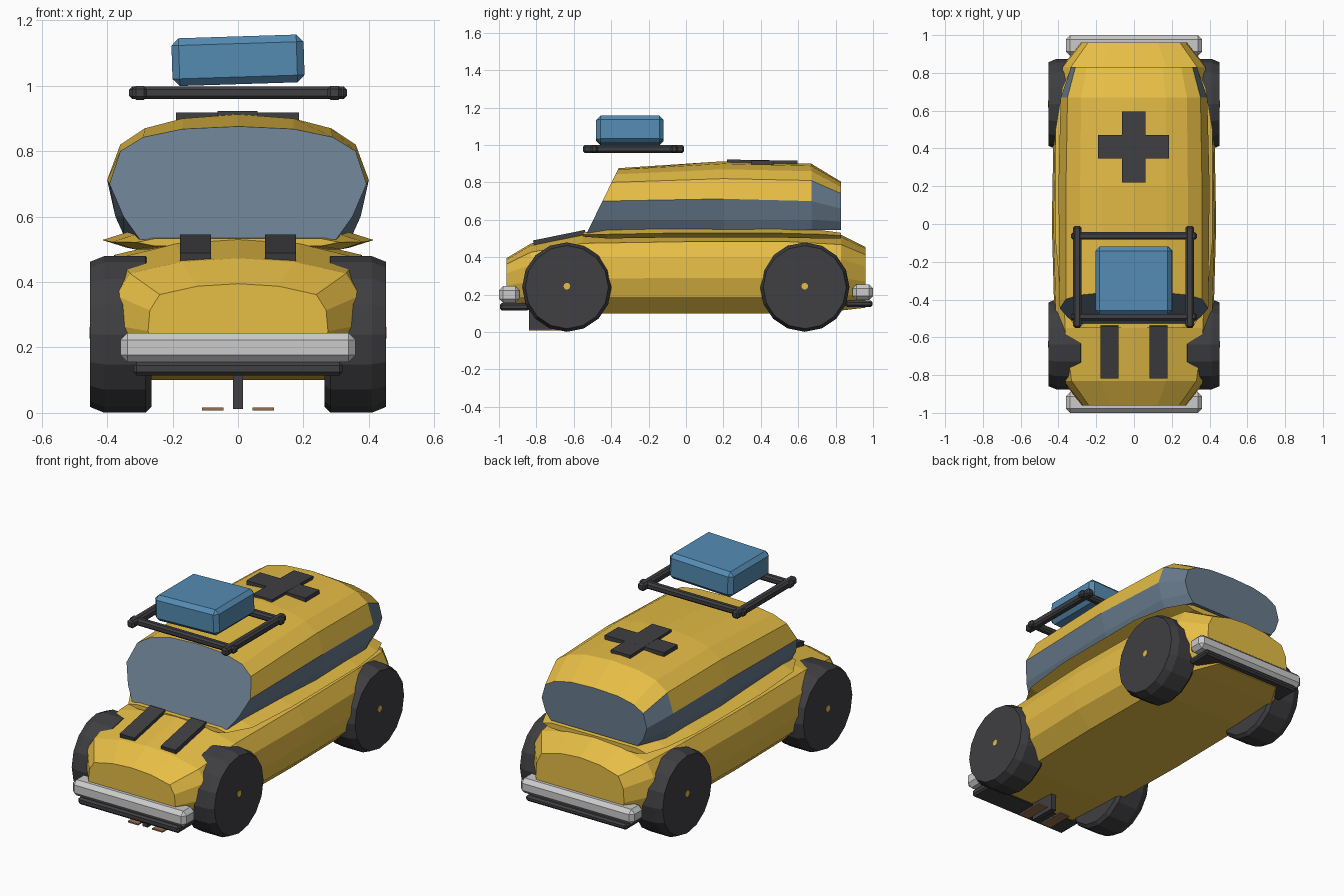
import bpy, bmesh, math
from mathutils import Matrix, Vector

if "Cube" in bpy.data.objects:
    bpy.data.objects.remove(bpy.data.objects["Cube"])


def material(name, rgb):
    m = bpy.data.materials.new(name)
    m.diffuse_color = (*rgb, 1)
    m.use_nodes = True
    m.node_tree.nodes["Principled BSDF"].inputs["Base Color"].default_value = m.diffuse_color
    return m


YELLOW = material("yellow_paint", (0.79, 0.51, 0.06))
GLASS = material("glass", (0.14, 0.20, 0.27))
BLACK = material("black_rubber", (0.05, 0.05, 0.055))
WHITE = material("white_metal", (0.72, 0.74, 0.75))
BLUE = material("blue_case", (0.09, 0.26, 0.45))
BROWN = material("brown_plate", (0.30, 0.17, 0.08))


def finish(name, bm, *mats):
    bmesh.ops.recalc_face_normals(bm, faces=bm.faces[:])
    me = bpy.data.meshes.new(name)
    bm.to_mesh(me)
    bm.free()
    ob = bpy.data.objects.new(name, me)
    bpy.context.collection.objects.link(ob)
    for m in mats:
        me.materials.append(m)
    return ob


def loft(name, rings, mats, pick=lambda span, seg: 0):
    """Skin mirrored half sections (listed from the bottom edge to the top centre)."""
    bm = bmesh.new()
    loops = []
    for half in rings:
        full = half + [(-x, y, z) for x, y, z in reversed(half) if x > 0]
        loops.append([bm.verts.new(p) for p in full])
    n = len(loops[0])
    for s, (a, b) in enumerate(zip(loops, loops[1:])):
        for i in range(n):
            j = (i + 1) % n
            f = bm.faces.new((a[i], a[j], b[j], b[i]))
            f.material_index = pick(s, min(i, n - 2 - i))
    for s, ring in ((-1, loops[0]), (-2, loops[-1])):
        bm.faces.new(ring).material_index = pick(s, 0)
    return finish(name, bm, *mats)


def scaled(profile, stations):
    return [[(u * w, y, zb + v * (zt - zb)) for u, v in profile]
            for y, w, zb, zt in stations]


def box(name, lo, hi, mat, bevel=0.0, rot=(0, 0, 0)):
    lo, hi = Vector(lo), Vector(hi)
    bm = bmesh.new()
    bmesh.ops.create_cube(bm, size=1, matrix=Matrix.Diagonal((*(hi - lo), 1)))
    if bevel:
        bmesh.ops.bevel(bm, geom=bm.edges[:], offset=bevel, segments=1,
                        affect='EDGES')
    ob = finish(name, bm, mat)
    ob.location = (lo + hi) / 2
    ob.rotation_euler = rot
    return ob


# Lower body shell
body = [(0.72, 0), (0.93, 0.2), (1, 0.43), (0.98, 0.68),
        (0.87, 0.87), (0.45, 0.97), (0, 1)]
loft("body", scaled(body, [
    (-0.96, 0.275, 0.14, 0.395), (-0.83, 0.38, 0.115, 0.473),
    (-0.55, 0.42, 0.10, 0.53), (0.0, 0.435, 0.10, 0.54),
    (0.55, 0.425, 0.10, 0.54), (0.83, 0.385, 0.115, 0.52),
    (0.96, 0.28, 0.13, 0.455)]), [YELLOW])

# Thin ledge under the windows
ledge = [(0.82, 0), (1, 0.5), (0.82, 1), (0, 1)]
loft("waist_ledge", scaled(ledge, [
    (-0.55, 0.31, 0.51, 0.533), (-0.42, 0.385, 0.50, 0.545),
    (-0.1, 0.415, 0.505, 0.552), (0.5, 0.415, 0.505, 0.552),
    (0.72, 0.38, 0.50, 0.545), (0.83, 0.33, 0.50, 0.53)]), [YELLOW])

# Cabin: sloping windscreen, glass band, tapered rear window
front = [(0.30, 0.53), (0.35, 0.60), (0.393, 0.70), (0.36, 0.80),
         (0.29, 0.843), (0.17, 0.868), (0, 0.876)]
middle = [(0.35, 0.545), (0.375, 0.60), (0.40, 0.712), (0.36, 0.82),
          (0.285, 0.87), (0.17, 0.90), (0, 0.913)]
shoulder = [(0.34, 0.545), (0.365, 0.60), (0.388, 0.70), (0.352, 0.81),
            (0.28, 0.86), (0.17, 0.888), (0, 0.90)]
rear = [(0.275, 0.545), (0.31, 0.59), (0.333, 0.66), (0.31, 0.74),
        (0.25, 0.775), (0.15, 0.797), (0, 0.803)]
cabin = [[(x, -0.53 + (z - 0.53) * 0.49, z) for x, z in front]]
cabin += [[(x, y, z) for x, z in sec]
          for y, sec in ((0.2, middle), (0.67, shoulder), (0.83, rear))]
loft("cabin", cabin, [YELLOW, GLASS],
     lambda s, i: int(s < 0 or i < (3 if s == 2 else 2)))

# Wheels: chamfered 16-sided drums with tiny hubs
def drum(name, x, y, z, rings, sides, mat):
    bm = bmesh.new()
    loops = [[bm.verts.new((x * d, y + r * math.cos(a), z + r * math.sin(a)))
              for a in (2 * math.pi * k / sides for k in range(sides))]
             for d, r in rings]
    for a, b in zip(loops, loops[1:]):
        for i in range(sides):
            j = (i + 1) % sides
            bm.faces.new((a[i], a[j], b[j], b[i]))
    bm.faces.new(loops[0])
    bm.faces.new(loops[-1])
    finish(name, bm, mat)


for end, y in (("front", -0.637), ("rear", 0.635)):
    for side, s in (("left", -1), ("right", 1)):
        drum(f"{end}_{side}_wheel", s, y, 0.24,
             [(0.265, 0.222), (0.283, 0.239), (0.41, 0.239), (0.452, 0.222)],
             16, BLACK)
        drum(f"{end}_{side}_hub", s, y, 0.245, [(0.44, 0.018), (0.454, 0.018)],
             10, YELLOW)

# Bumpers with dark lower strips
box("front_bumper", (-0.36, -1.0, 0.155), (0.36, -0.89, 0.245), WHITE, 0.022)
box("front_lower_strip", (-0.32, -0.995, 0.115), (0.32, -0.84, 0.155), BLACK, 0.01)
box("rear_bumper", (-0.36, 0.89, 0.17), (0.36, 1.0, 0.255), WHITE, 0.022)
box("rear_lower_strip", (-0.32, 0.85, 0.135), (0.32, 0.998, 0.168), BLACK, 0.01)

# Centre fin and plates beneath the nose
box("under_fin", (-0.016, -0.84, 0.012), (0.016, -0.68, 0.13), BLACK)
for side, s in (("left", -1), ("right", 1)):
    x0, x1 = sorted((s * 0.045, s * 0.11))
    box(f"{side}_under_plate", (x0, -0.84, 0.008), (x1, -0.68, 0.016), BROWN)
    # Bonnet stripes follow the slope
    x0, x1 = sorted((s * 0.083, s * 0.177))
    box(f"{side}_bonnet_stripe", (x0, -0.818, 0.492), (x1, -0.535, 0.518), BLACK,
        rot=(math.atan2(0.057, 0.28), 0, 0))

# Roof cross
box("roof_cross_long", (-0.063, 0.22, 0.898), (0.06, 0.595, 0.919), BLACK,
    rot=(math.radians(-1), 0, 0))
box("roof_cross_wide", (-0.19, 0.347, 0.895), (0.186, 0.47, 0.918), BLACK)

# Floating roof rack and case
for side, x in (("left", -0.3), ("right", 0.295)):
    box(f"rack_{side}_rail", (x - 0.022, -0.55, 0.957), (x + 0.022, -0.01, 1.0),
        BLACK, 0.01)
for end, y in (("front", -0.49), ("rear", -0.063)):
    box(f"rack_{end}_bar", (-0.333, y - 0.02, 0.959), (0.333, y + 0.02, 0.998),
        BLACK, 0.01)
box("roof_case", (-0.202, -0.48, 1.005), (0.202, -0.12, 1.151), BLUE, 0.022,
    rot=(0, math.radians(-1.8), 0))
